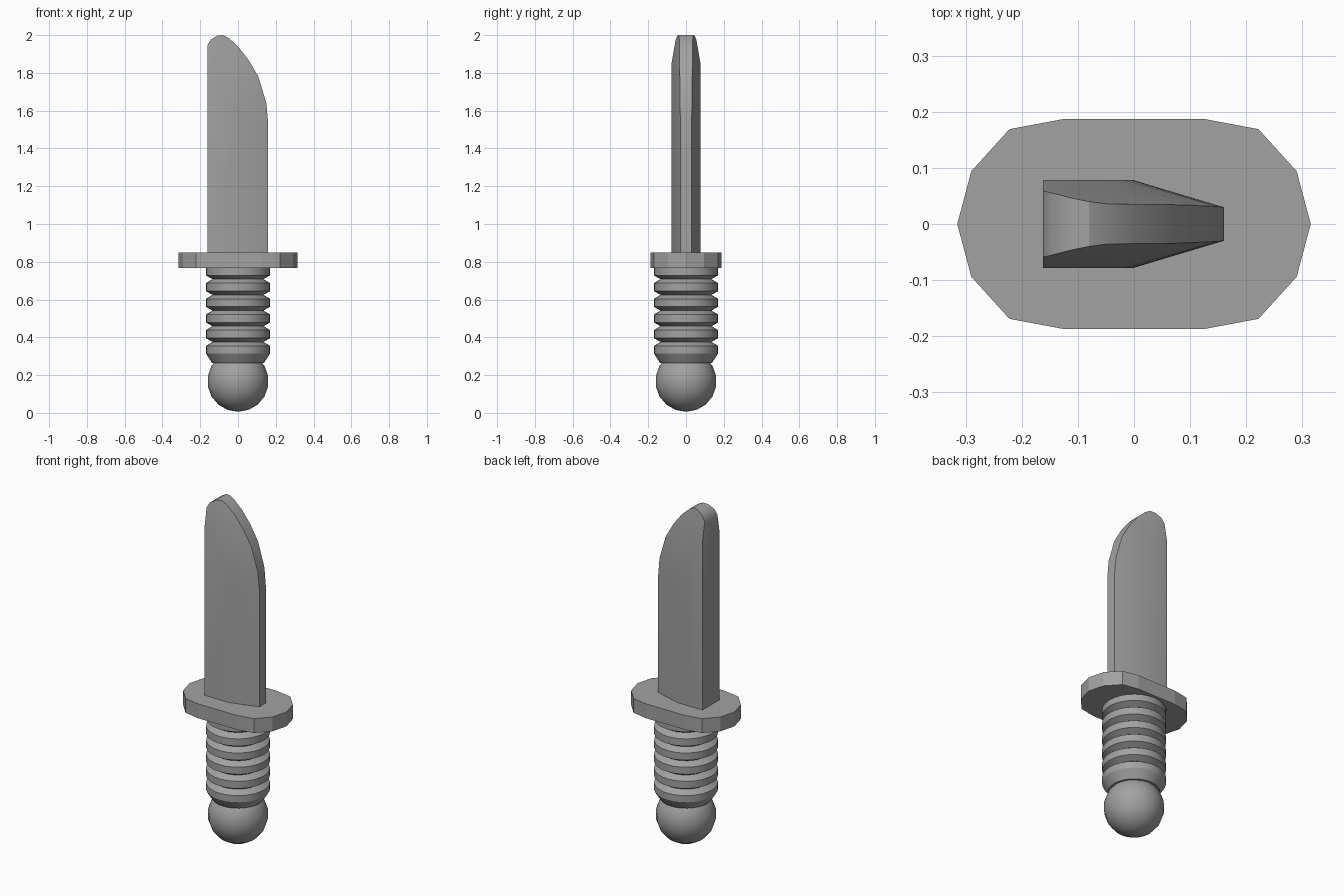
import bpy, bmesh, math

cube = bpy.data.objects.get("Cube")
if cube:
    bpy.data.objects.remove(cube, do_unlink=True)

grey = bpy.data.materials.new("plain grey")
grey.use_nodes = True
colour = (0.36, 0.36, 0.36, 1)
grey.diffuse_color = colour
grey.node_tree.nodes["Principled BSDF"].inputs["Base Color"].default_value = colour


def finish(name, bm, smooth_angle=None):
    bmesh.ops.remove_doubles(bm, verts=bm.verts, dist=0.0005)
    bmesh.ops.recalc_face_normals(bm, faces=bm.faces)
    mesh = bpy.data.meshes.new(name)
    bm.to_mesh(mesh)
    bm.free()
    mesh.materials.append(grey)
    obj = bpy.data.objects.new(name, mesh)
    bpy.context.collection.objects.link(obj)
    if smooth_angle:
        bpy.ops.object.select_all(action='DESELECT')
        obj.select_set(True)
        bpy.context.view_layer.objects.active = obj
        bpy.ops.object.shade_smooth_by_angle(angle=math.radians(smooth_angle))
    return obj


def lathe(name, profile, sides, smooth_angle):
    bm = bmesh.new()
    verts = [bm.verts.new((r, 0, z)) for r, z in profile]
    edges = [bm.edges.new(pair) for pair in zip(verts, verts[1:])]
    bmesh.ops.spin(bm, geom=verts + edges, cent=(0, 0, 0), axis=(0, 0, 1),
                   angle=math.tau, steps=sides)
    return finish(name, bm, smooth_angle)


# Round pommel
R, MID, RINGS = 0.162, 0.168, 9
ball = [(R * math.sin(math.pi * i / RINGS), MID - R * math.cos(math.pi * i / RINGS))
        for i in range(RINGS + 1)]
lathe("pommel", ball, 20, 45)

# Grip with repeated ridges, tapering into the pommel
grip = [(0, 0.255), (0.138, 0.265), (0.17, 0.315), (0.17, 0.354)]
for i in range(5):
    z = 0.376 + i * 0.083
    grip += [(0.135, z), (0.17, z + 0.02), (0.17, z + 0.062)]
grip[-1] = (0.17, 0.77)
grip.append((0, 0.77))
lathe("grip", grip, 28, 25)

# Guard: faceted oval plate, one quarter mirrored
quarter = [(0.315, 0), (0.29, 0.094), (0.222, 0.169), (0.126, 0.187)]
half = quarter + [(-x, y) for x, y in reversed(quarter)]
oval = half + [(x, -y) for x, y in reversed(half[1:-1])]
bm = bmesh.new()
face = bm.faces.new([bm.verts.new((x, y, 0.766)) for x, y in oval])
top = bmesh.ops.extrude_face_region(bm, geom=[face])["geom"]
bmesh.ops.translate(bm, vec=(0, 0, 0.084),
                    verts=[v for v in top if isinstance(v, bmesh.types.BMVert)])
finish("guard", bm)

# Blade: outer edge (x, z, half thickness) paired with the ridge line (x, z)
T = 0.078
edge = [(0.16, 0.80, 0.03), (0.16, 1.53, 0.03), (0.15, 1.64, 0.031),
        (0.108, 1.78, 0.033), (0.055, 1.87, 0.035), (0, 1.94, 0.035),
        (-0.05, 1.985, 0.036), (-0.08, 2.0, 0.04), (-0.11, 1.997, 0.046),
        (-0.145, 1.975, 0.055), (-0.162, 1.945, 0.059)]
ridge = [(0, 0.80), (0, 1.50), (-0.004, 1.57), (-0.016, 1.645), (-0.034, 1.70),
         (-0.056, 1.745), (-0.08, 1.778), (-0.102, 1.80), (-0.124, 1.818),
         (-0.144, 1.832), (-0.162, 1.842)]
bm = bmesh.new()
sides = []
for s in (-1, 1):
    outer = [bm.verts.new((x, s * t, z)) for x, z, t in edge]
    inner = [bm.verts.new((x, s * T, z)) for x, z in ridge]
    heel = bm.verts.new((-0.162, s * T, 0.80))
    for i in range(len(outer) - 1):
        bm.faces.new((outer[i], outer[i + 1], inner[i + 1], inner[i]))
    bm.faces.new(inner + [heel])
    sides.append((outer, inner, heel))
(o1, i1, h1), (o2, i2, h2) = sides
for i in range(len(o1) - 1):
    bm.faces.new((o1[i], o1[i + 1], o2[i + 1], o2[i]))
bm.faces.new((h1, i1[-1], o1[-1], o2[-1], i2[-1], h2))
bm.faces.new((h1, i1[0], o1[0], o2[0], i2[0], h2))
finish("blade", bm, 30)
